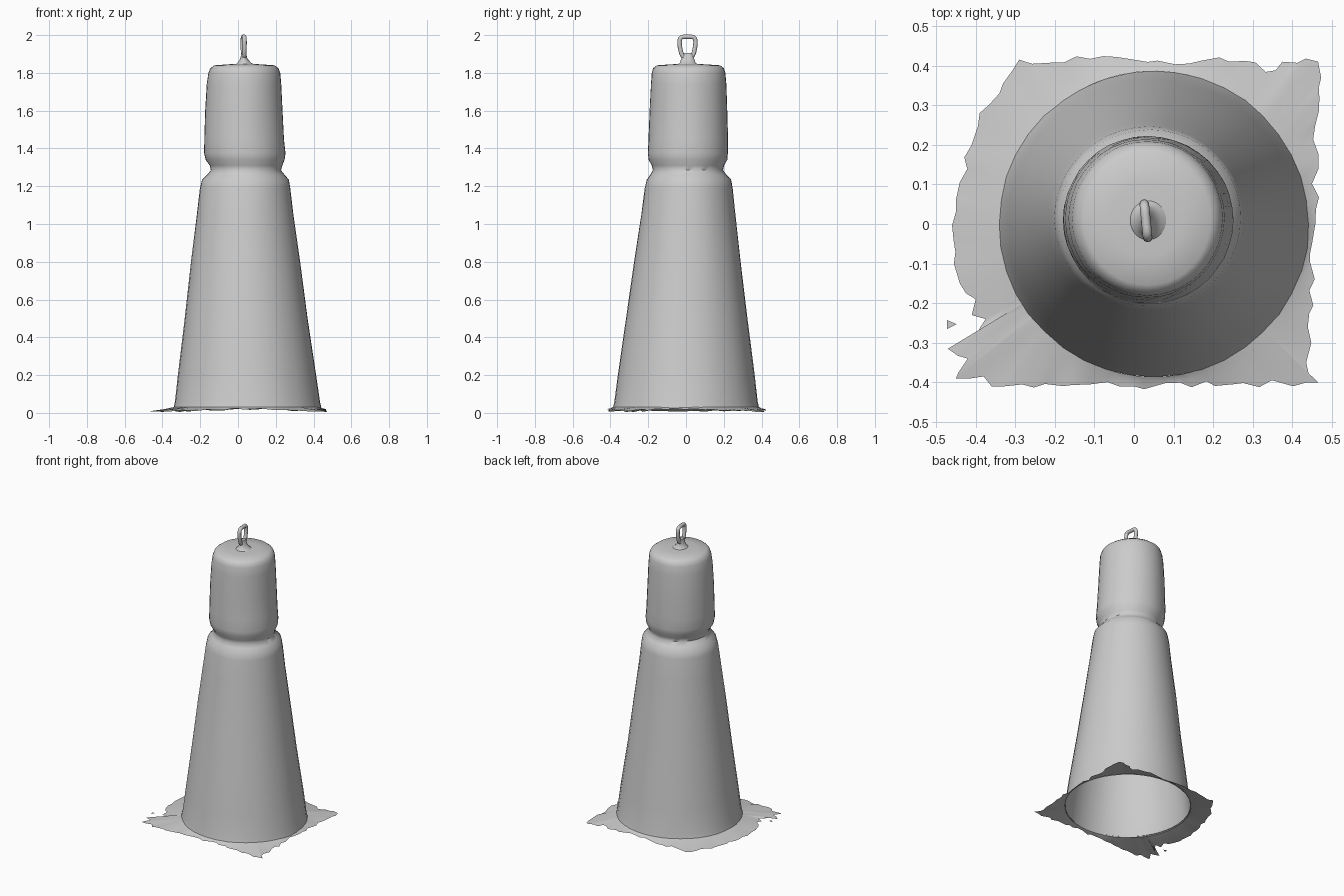
import bpy, bmesh, math, random
from mathutils import Vector

random.seed(4)
SEG = 40


def finish(name, bm, angle=50):
    bmesh.ops.recalc_face_normals(bm, faces=bm.faces)
    me = bpy.data.meshes.new(name)
    bm.to_mesh(me)
    bm.free()
    ob = bpy.data.objects.new(name, me)
    bpy.context.collection.objects.link(ob)
    bpy.ops.object.select_all(action='DESELECT')
    ob.select_set(True)
    bpy.context.view_layer.objects.active = ob
    bpy.ops.object.shade_smooth_by_angle(angle=math.radians(angle))
    return ob


def loft(name, rows, cap=False, wobble=0.0):
    """Stack of ellipses: (z, x centre, y centre, x radius, y radius)."""
    bm = bmesh.new()
    prev = None
    for z, cx, cy, rx, ry in rows:
        ring = []
        for i in range(SEG):
            a = 2 * math.pi * i / SEG
            w = 1 + random.uniform(-wobble, wobble)
            ring.append(bm.verts.new((cx + rx * w * math.cos(a), cy + ry * w * math.sin(a), z)))
        if prev:
            for i in range(SEG):
                j = (i + 1) % SEG
                bm.faces.new((prev[i], prev[j], ring[j], ring[i]))
        prev = ring
    if cap:
        bm.faces.new(prev)
    return finish(name, bm)


# Hollow tapered body, pinched neck and rounded cap in one skin
loft("body", [
    (0.026, 0.050, 0.000, 0.392, 0.387),
    (0.06, 0.050, 0.000, 0.384, 0.380),
    (0.20, 0.048, 0.001, 0.367, 0.363),
    (0.50, 0.044, 0.004, 0.325, 0.322),
    (0.80, 0.040, 0.008, 0.288, 0.282),
    (1.05, 0.038, 0.012, 0.256, 0.249),
    (1.19, 0.038, 0.014, 0.239, 0.232),
    (1.235, 0.040, 0.015, 0.230, 0.223),
    (1.26, 0.042, 0.013, 0.205, 0.202),
    (1.285, 0.042, 0.010, 0.186, 0.186),
    (1.31, 0.042, 0.010, 0.192, 0.191),
    (1.34, 0.038, 0.010, 0.209, 0.208),
    (1.375, 0.036, 0.010, 0.215, 0.212),
    (1.45, 0.033, 0.012, 0.211, 0.210),
    (1.60, 0.031, 0.013, 0.205, 0.205),
    (1.74, 0.032, 0.014, 0.197, 0.200),
    (1.80, 0.034, 0.014, 0.190, 0.195),
    (1.825, 0.034, 0.014, 0.180, 0.187),
    (1.84, 0.034, 0.013, 0.160, 0.168),
    (1.845, 0.033, 0.012, 0.090, 0.095),
    (1.848, 0.032, 0.010, 0.040, 0.040),
], cap=True, wobble=0.004)

# Thin ragged base sheet around the foot
outline = [(0.465, -0.40), (0.435, -0.35), (0.448, -0.30), (0.458, 0.0), (0.458, 0.25), (0.465, 0.41),
           (0.375, 0.41), (0.37, 0.39), (0.24, 0.41), (0.0, 0.415), (-0.29, 0.415), (-0.34, 0.33),
           (-0.39, 0.28), (-0.41, 0.20), (-0.45, 0.06), (-0.455, -0.10), (-0.44, -0.15),
           (-0.40, -0.19), (-0.41, -0.23), (-0.375, -0.24), (-0.40, -0.28), (-0.47, -0.315),
           (-0.42, -0.34), (-0.45, -0.39), (-0.38, -0.385), (-0.36, -0.41), (0.0, -0.41), (0.25, -0.405)]
bm = bmesh.new()
rings = []
for k, p in enumerate(outline):
    a, b = Vector(p), Vector(outline[(k + 1) % len(outline)])
    n = max(1, round((b - a).length / 0.035))
    for s in range(n):
        q = a.lerp(b, s / n)
        if s:
            q += Vector((random.uniform(-0.011, 0.011), random.uniform(-0.011, 0.011)))
        d = q - Vector((0.05, 0))
        inner = Vector((0.05, 0)) + d.normalized() * 0.386
        drop = min(1, (q - inner).length / 0.14)
        mid = inner.lerp(q, 0.4)
        rings.append([bm.verts.new((inner.x, inner.y, 0.032)),
                      bm.verts.new((mid.x, mid.y, 0.026 - 0.006 * drop)),
                      bm.verts.new((q.x, q.y, 0.022 - 0.014 * drop + random.uniform(-0.004, 0.004)))])
for r, t in zip(rings, rings[1:] + rings[:1]):
    for i in range(2):
        bm.faces.new((r[i], r[i + 1], t[i + 1], t[i]))
# Loose scrap beside the torn corner
bm.faces.new([bm.verts.new(c) for c in ((-0.472, -0.243, 0.012), (-0.472, -0.265, 0.012), (-0.448, -0.253, 0.013))])
finish("base_sheet", bm)

# Flared foot of the hanging loop
loft("loop_foot", [
    (1.838, 0.038, 0.010, 0.062, 0.062),
    (1.853, 0.034, 0.009, 0.036, 0.042),
    (1.875, 0.031, 0.009, 0.019, 0.034),
    (1.905, 0.030, 0.009, 0.012, 0.027),
], cap=True)

# Hanging loop in the side plane
cu = bpy.data.curves.new("hanging_loop", 'CURVE')
cu.dimensions = '3D'
cu.bevel_depth = 0.012
cu.bevel_resolution = 3
sp = cu.splines.new('NURBS')
path = [(-0.018, 1.885), (-0.030, 1.92), (-0.036, 1.965), (-0.028, 1.991), (0.008, 1.991),
        (0.044, 1.991), (0.052, 1.965), (0.046, 1.92), (0.034, 1.885), (0.008, 1.882)]
sp.points.add(len(path) - 1)
for pt, (y, z) in zip(sp.points, path):
    pt.co = (0.031 - 0.1 * y, y, z, 1)
sp.use_cyclic_u = True
sp.order_u = 3
sp.resolution_u = 5
loop = bpy.data.objects.new("hanging_loop", cu)
bpy.context.collection.objects.link(loop)
